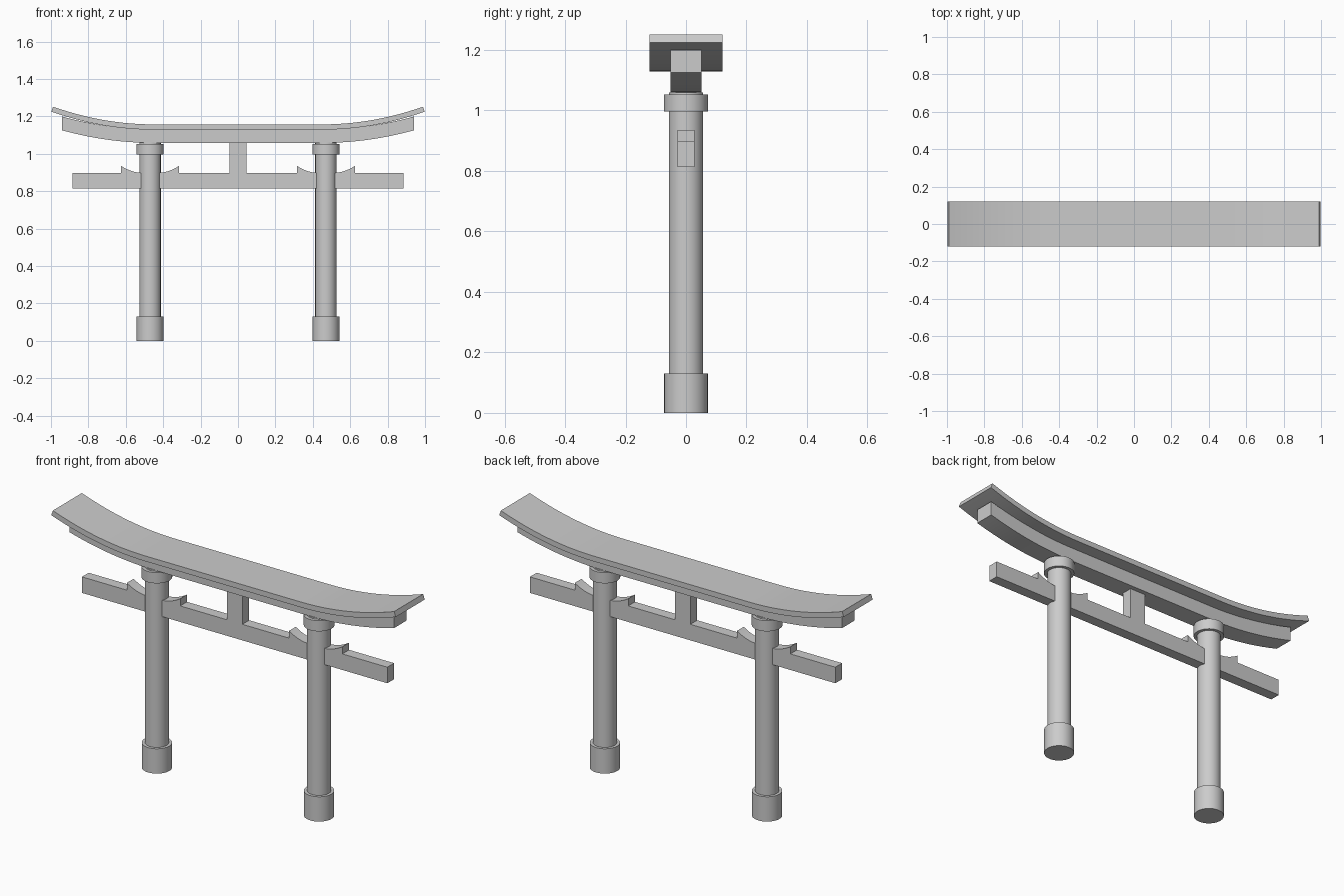
import bpy, bmesh, math

if "Cube" in bpy.data.objects:
    bpy.data.objects.remove(bpy.data.objects["Cube"])

def rise(x):
    # upward sweep of the roof ends
    return 0.095 * (max(0, abs(x) - 0.45) / 0.54) ** 2

def slope(x):
    return math.copysign(2 * 0.095 * max(0, abs(x) - 0.45) / 0.54 ** 2, x)

def extrude_profile(name, pts, half_depth):
    # xz outline given depth along y
    bm = bmesh.new()
    face = bm.faces.new([bm.verts.new((x, -half_depth, z)) for x, z in pts])
    ret = bmesh.ops.extrude_face_region(bm, geom=[face])
    new = [g for g in ret["geom"] if isinstance(g, bmesh.types.BMVert)]
    bmesh.ops.translate(bm, verts=new, vec=(0, 2 * half_depth, 0))
    bmesh.ops.recalc_face_normals(bm, faces=bm.faces)
    me = bpy.data.meshes.new(name)
    bm.to_mesh(me)
    bm.free()
    ob = bpy.data.objects.new(name, me)
    bpy.context.collection.objects.link(ob)
    smooth(ob)
    return ob

def smooth(ob):
    bpy.ops.object.select_all(action='DESELECT')
    ob.select_set(True)
    bpy.context.view_layer.objects.active = ob
    bpy.ops.object.shade_smooth_by_angle(angle=math.radians(30))

def box(name, x0, x1, z0, z1, half_depth):
    return extrude_profile(name, [(x0, z0), (x1, z0), (x1, z1), (x0, z1)], half_depth)

def cylinder(name, x, r, z0, z1):
    bpy.ops.mesh.primitive_cylinder_add(vertices=48, radius=r, depth=z1 - z0,
                                        location=(x, 0, (z0 + z1) / 2))
    ob = bpy.context.object
    ob.name = name
    smooth(ob)

def stations(end, n=14):
    side = [0.45 + (end - 0.45) * i / n for i in range(n + 1)]
    return [-x for x in reversed(side)] + side

# curved roof slab, thickness measured square to the curve
top, bottom = [], []
for x in stations(0.989):
    z, s, t = 1.157 + rise(x), slope(x), 0.028
    k = t / math.hypot(1, s)
    top.append((x, z))
    bottom.append((x + s * k, z - k))
extrude_profile("roof_slab", bottom + top[::-1], 0.12)

# curved upper beam with vertical ends, tucked just under the slab
xs = stations(0.94)
lower = [(x, 1.058 + 0.86 * rise(x)) for x in xs]
upper = [(x, 1.13 + 0.86 * rise(x)) for x in xs]
for i, x in enumerate(xs):
    upper[i] = (x, 1.131 + 0.87 * rise(x))
extrude_profile("upper_beam", lower + upper[::-1], 0.052)

# tie beam and centre strut
box("tie_beam", -0.885, 0.885, 0.813, 0.897, 0.028)
box("centre_strut", -0.045, 0.045, 0.895, 1.062, 0.028)

for side, cx in (("left", -0.47), ("right", 0.47)):
    # pillar with base sleeve and cap ring
    cylinder(side + "_pillar", cx, 0.057, 0, 1.06)
    cylinder(side + "_pillar_base", cx, 0.072, 0, 0.13)
    cylinder(side + "_pillar_cap", cx, 0.073, 0.997, 1.053)
    # wedges either side of the pillar, with a hollow top
    for d, tag in ((-1, "a"), (1, "b")):
        curve = [(0.04 + 0.115 * i / 8, 0.898 + 0.037 * (i / 8) ** 2) for i in range(9)]
        pts = [(0.04, 0.89), (0.155, 0.89)] + curve[::-1]
        extrude_profile(f"{side}_wedge_{tag}", [(cx + d * x, z) for x, z in pts], 0.028)
